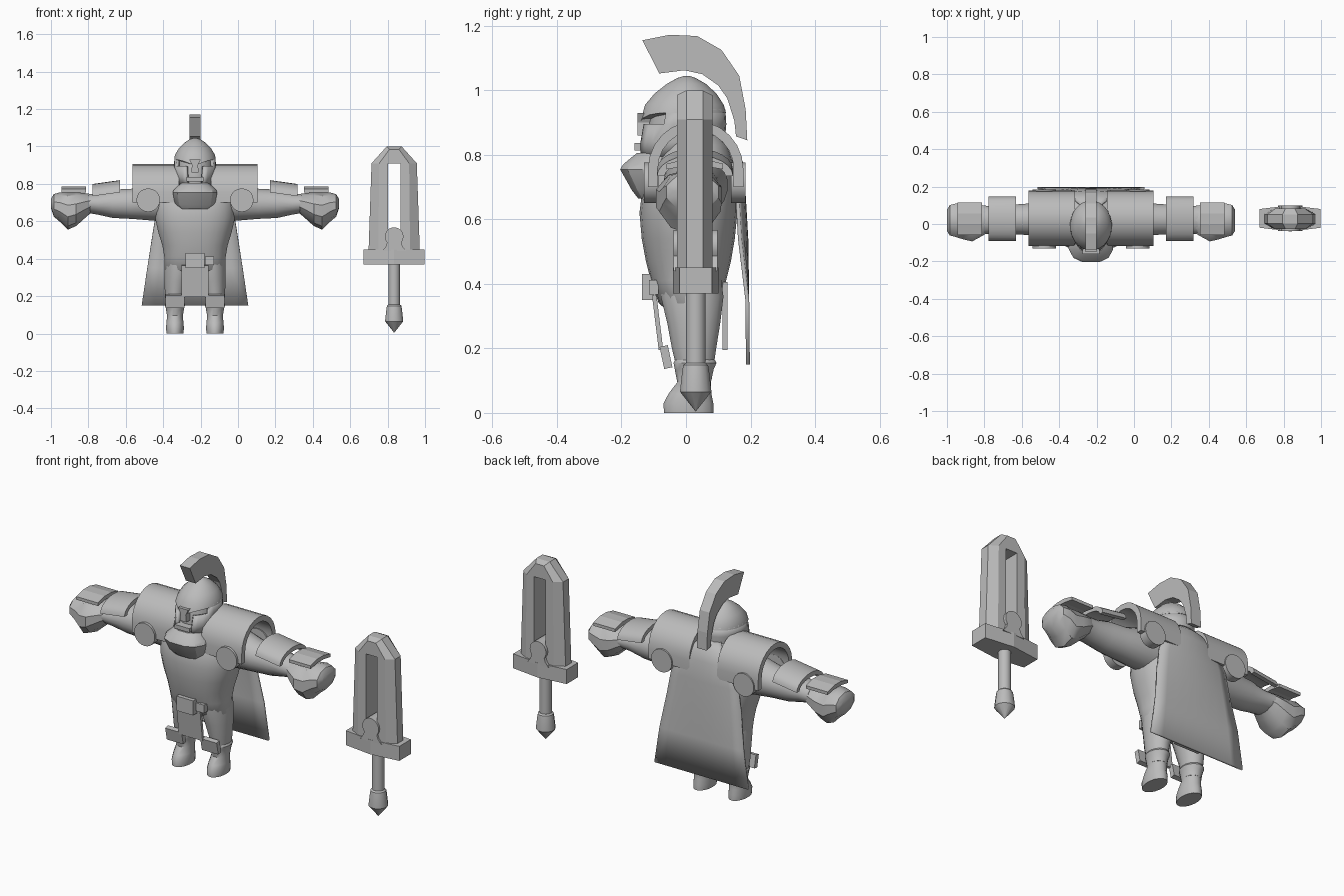
import bpy, bmesh, math
from mathutils import Vector, Matrix

if "Cube" in bpy.data.objects:
    bpy.data.objects.remove(bpy.data.objects["Cube"])

C = -0.23          # body centre line
SX, SY = 0.835, 0.03   # sword centre

grey = bpy.data.materials.new("plain_grey")
grey.diffuse_color = (0.5, 0.5, 0.5, 1)
grey.use_nodes = True
grey.node_tree.nodes["Principled BSDF"].inputs["Base Color"].default_value = grey.diffuse_color


def finish(name, bm, smooth=None):
    bmesh.ops.recalc_face_normals(bm, faces=bm.faces)
    me = bpy.data.meshes.new(name)
    bm.to_mesh(me)
    bm.free()
    if smooth:
        me.shade_smooth()
        me.set_sharp_from_angle(angle=math.radians(smooth))
    me.materials.append(grey)
    ob = bpy.data.objects.new(name, me)
    bpy.context.collection.objects.link(ob)
    return ob


def skin(bm, rings, closed=True):
    """Join neighbouring rings of vertices with quads."""
    for a, b in zip(rings, rings[1:]):
        n = len(a)
        for i in range(n if closed else n - 1):
            j = (i + 1) % n
            bm.faces.new((a[i], a[j], b[j], b[i]))


def loft(name, rings, axis="z", n=20, side=1, smooth=45, power=1.0, tweak=None):
    """Rings: (position, centre u, radius u, low v, high v)."""
    bm = bmesh.new()
    loops = []
    for t, uc, ur, v0, v1 in rings:
        loop = []
        for i in range(n):
            a = math.tau * (i + 0.5) / n
            c, s = math.cos(a), math.sin(a)
            u = uc + ur * math.copysign(abs(c) ** power, c)
            v = (v0 + v1) / 2 + (v1 - v0) / 2 * math.copysign(abs(s) ** power, s)
            p = Vector((u, v, t)) if axis == "z" else Vector((C + side * t, u, v))
            loop.append(bm.verts.new(tweak(p) if tweak else p))
        loops.append(loop)
    skin(bm, loops)
    bm.faces.new(loops[0])
    bm.faces.new(loops[-1])
    return finish(name, bm, smooth)


def prism(name, pts, axis, d0, d1, smooth=None, shear=0):
    """Extrude a flat outline along one axis."""
    bm = bmesh.new()
    place = {"x": lambda a, b, d: (d, a, b + shear * (d - d0)),
             "y": lambda a, b, d: (a, d, b),
             "z": lambda a, b, d: (a, b, d)}[axis]
    loops = [[bm.verts.new(place(a, b, d)) for a, b in pts] for d in (d0, d1)]
    skin(bm, loops)
    bm.faces.new(loops[0])
    bm.faces.new(loops[1])
    return finish(name, bm, smooth)


def box(name, centre, size, rot=(0, 0, 0)):
    bm = bmesh.new()
    bmesh.ops.create_cube(bm, size=1)
    for v in bm.verts:
        v.co = Vector(a * b for a, b in zip(v.co, size))
    ob = finish(name, bm)
    ob.location, ob.rotation_euler = centre, rot
    return ob


def circle(cx, cy, r, n=20):
    return [(cx + r * math.cos(math.tau * i / n), cy + r * math.sin(math.tau * i / n)) for i in range(n)]


def arch(cy, cz, ry, rz, thick, leg=0, n=12):
    out = [(cy + ry * math.cos(math.pi * i / n), cz + rz * math.sin(math.pi * i / n)) for i in range(n + 1)]
    inn = [(cy + (ry - thick) * math.cos(math.pi * i / n), cz + (rz - thick) * math.sin(math.pi * i / n))
           for i in range(n, -1, -1)]
    if leg:
        out = [(out[0][0], cz - leg)] + out + [(out[-1][0], cz - leg)]
        inn = [(inn[0][0], cz - leg)] + inn + [(inn[-1][0], cz - leg)]
    return out + inn


# Torso
loft("torso", [(.31, C, .14, -.05, .10), (.34, C, .163, -.085, .11), (.41, C, .165, -.11, .125),
               (.47, C, .175, -.125, .14), (.54, C, .197, -.138, .152), (.62, C, .215, -.145, .16),
               (.70, C, .215, -.135, .16), (.77, C, .19, -.10, .15), (.83, C, .14, -.06, .13),
               (.87, C, .08, -.04, .10)], n=28, power=.85)

# Limbs and their armour, once per side
for s, tag in ((-1, "left"), (1, "right")):
    loft(tag + "_arm", [(.10, .03, .10, .60, .82), (.22, .03, .10, .602, .81), (.34, .025, .085, .612, .775),
                        (.44, .025, .078, .617, .77), (.52, .022, .073, .635, .75), (.58, .022, .078, .645, .745)],
         "x", side=s)
    loft(tag + "_hand", [(.55, .022, .07, .65, .745), (.585, .018, .088, .62, .75), (.635, .008, .106, .575, .755),
                         (.68, .012, .10, .555, .755), (.72, .02, .095, .595, .755), (.755, .02, .085, .625, .745),
                         (.77, .02, .06, .67, .72)], "x", n=10, side=s, smooth=35)
    X = lambda d: C + s * d
    prism(tag + "_shoulder_guard", arch(.03, .755, .148, .15, .03, .055), "x", X(.085), X(.335), 30)
    for y0, y1, side in ((-.13, -.085, "front"), (.14, .185, "back")):
        prism(f"{tag}_{side}_disc", circle(X(.25), .713, .063), "y", y0, y1, 30)
    prism(tag + "_upper_bracer", arch(.028, .755, .118, .065, .024), "x", X(.40), X(.548), 30, -.14 * s)
    prism(tag + "_wrist_plate", [(-.06, .755), (-.06, .772), (.0, .787), (.055, .787), (.115, .772),
                                 (.115, .755), (.055, .765), (.0, .765)], "x", X(.582), X(.715))
    # Leg, boot and knee plate
    lx = C + s * .107
    loft(tag + "_leg", [(.10, lx, .044, -.02, .08), (.2, lx, .054, -.045, .095), (.28, lx - s * .01, .068, -.06, .108),
                        (.36, lx - s * .02, .078, -.08, .118), (.42, lx - s * .02, .07, -.08, .11)], n=16)
    loft(tag + "_boot", [(0, lx, .046, -.07, .087), (.03, lx, .049, -.071, .086), (.06, lx, .046, -.055, .08),
                         (.095, lx, .043, -.028, .078), (.135, lx, .05, -.036, .087), (.155, lx, .056, -.04, .096),
                         (.165, lx, .05, -.035, .09)], n=16, smooth=40)
    box(tag + "_knee_plate", (lx, -.062, .173), (.1, .026, .07), (math.radians(12), 0, 0))

# Belt buckle and hanging panels
box("belt_buckle", (C, -.118, .39), (.103, .036, .08))
box("belt_pouch", (C + .078, -.10, .39), (.05, .03, .045))
box("front_panel", (C, -.088, .28), (.145, .014, .17), (math.radians(7), 0, 0))
box("back_panel", (C, .121, .30), (.15, .016, .21))

# Cape with a raised collar, swept from neck to hem
bm = bmesh.new()
rows = []
for z, w, y in ((.875, .04, .105), (.83, .09, .15), (.77, .165, .173), (.66, .205, .18),
                (.54, .225, .187), (.35, .255, .19), (.15, .285, .192)):
    rows.append([bm.verts.new((C + w * k / 4, y - .02 * (k / 4) ** 2 * (z > .5), z)) for k in range(-4, 5)])
skin(bm, rows, False)
cape = finish("cape", bm, 40)
sol = cape.modifiers.new("thickness", "SOLIDIFY")
sol.thickness, sol.offset = .012, 0

# Face and neck inside the helmet
loft("face", [(.76, C, .08, -.11, .08), (.82, C, .092, -.125, .10), (.90, C, .095, -.115, .10),
              (.96, C, .09, -.10, .10)], n=16)


# Helmet dome, with a brow dipping at the front
def brow(p):
    if p.z < .935:
        front = max(0, -p.y / .14)
        p.z -= .03 * front ** 3 * max(0, 1 - abs(p.x - C) / .11)
    return p


loft("helmet_dome", [(.93, C, .112, -.142, .125), (.955, C, .108, -.128, .118), (.99, C, .087, -.098, .095),
                     (1.02, C, .057, -.06, .062), (1.038, C, .03, -.027, .03), (1.045, C, .008, -.005, .01)],
     n=24, tweak=brow)

# Helmet skirt: open at the mouth, low along the eye slits
bm = bmesh.new()
rows = []
for z, rx, y0, y1 in ((.795, .10, -.155, .115), (.84, .107, -.155, .12), (.895, .112, -.145, .125), (.94, .11, -.135, .122)):
    row = []
    for i in range(25):
        a = math.radians(-90 + 26 + (360 - 52) * i / 24)
        row.append(bm.verts.new((C + rx * math.cos(a), (y0 + y1) / 2 + (y1 - y0) / 2 * math.sin(a), z)))
    rows.append(row)
skin(bm, rows, False)
slit = [f for f in bm.faces if f.calc_center_median().z > .9 and f.calc_center_median().y < -.06]
bmesh.ops.delete(bm, geom=slit, context="FACES")
skirt = finish("helmet_skirt", bm, 40)
sol = skirt.modifiers.new("thickness", "SOLIDIFY")
sol.thickness, sol.offset = .018, -1

# Nose guard, lip and beard
prism("nose_guard", [(C - .03, .93), (C + .03, .93), (C + .016, .90), (C + .02, .86), (C - .02, .86), (C - .016, .90)],
      "y", -.15, -.10)
box("moustache", (C, -.135, .825), (.09, .05, .022))
loft("beard", [(.665, C, .085, -.15, -.03), (.69, C, .11, -.17, 0), (.755, C, .122, -.207, .02),
               (.77, C, .115, -.198, .02), (.805, C, .075, -.155, 0)], n=12, smooth=25, power=.75)

# Helmet crest
prism("crest", [(-.135, 1.155), (-.05, 1.172), (.035, 1.168), (.11, 1.125), (.165, 1.045), (.185, .94), (.19, .845),
                (.155, .857), (.15, .905), (.128, .975), (.1, 1.015), (.05, 1.05), (-.005, 1.062), (-.083, 1.052)],
      "x", C - .03, C + .03)

# Sword blade: bevelled hexagonal section around a central slot
outer = [(-.137, .44), (-.121, .91), (-.04, 1.0), (.04, 1.0), (.121, .91), (.137, .44)]
ridge = [(-.085, .44), (-.08, .91), (-.025, .985), (.025, .985), (.08, .91), (.085, .44)]
slot = [(-.034, .44), (-.034, .91), (-.015, .91), (.015, .91), (.034, .91), (.034, .44)]
bm = bmesh.new()
path = [(outer, -.025), (ridge, -.055), (slot, -.055), (slot, .055), (ridge, .055), (outer, .025)]
loops = [[bm.verts.new((SX + x, SY - .003 + y, z)) for x, z in pts] for pts, y in path]
skin(bm, loops + loops[:1], False)
finish("sword_blade", bm)

# Guard with a rounded boss
prism("sword_guard", [(SX + a, SY + b) for a, b in ((-.163, -.05), (0, -.07), (.163, -.05),
                                                     (.163, .05), (0, .07), (-.163, .05))], "z", .37, .45)
t = [math.radians(a) for a in range(-40, 221, 20)]
boss = [(SX + .065, .44), (SX + .045, .465)] + [(SX + .05 * math.cos(a), .518 + .05 * math.sin(a)) for a in t]
prism("guard_boss", boss + [(SX - .045, .465), (SX - .065, .44)], "y", SY - .068, SY + .068, 30)


# Grip and pommel
def turned(name, profile, n):
    return loft(name, [(z, SX, r, SY - r, SY + r) for z, r in profile], n=n, smooth=35)


turned("sword_grip", [(.14, .031), (.38, .031)], 16)
turned("sword_pommel", [(.005, .001), (.065, .05), (.07, .05), (.13, .043), (.148, .04), (.155, .032)], 12)
